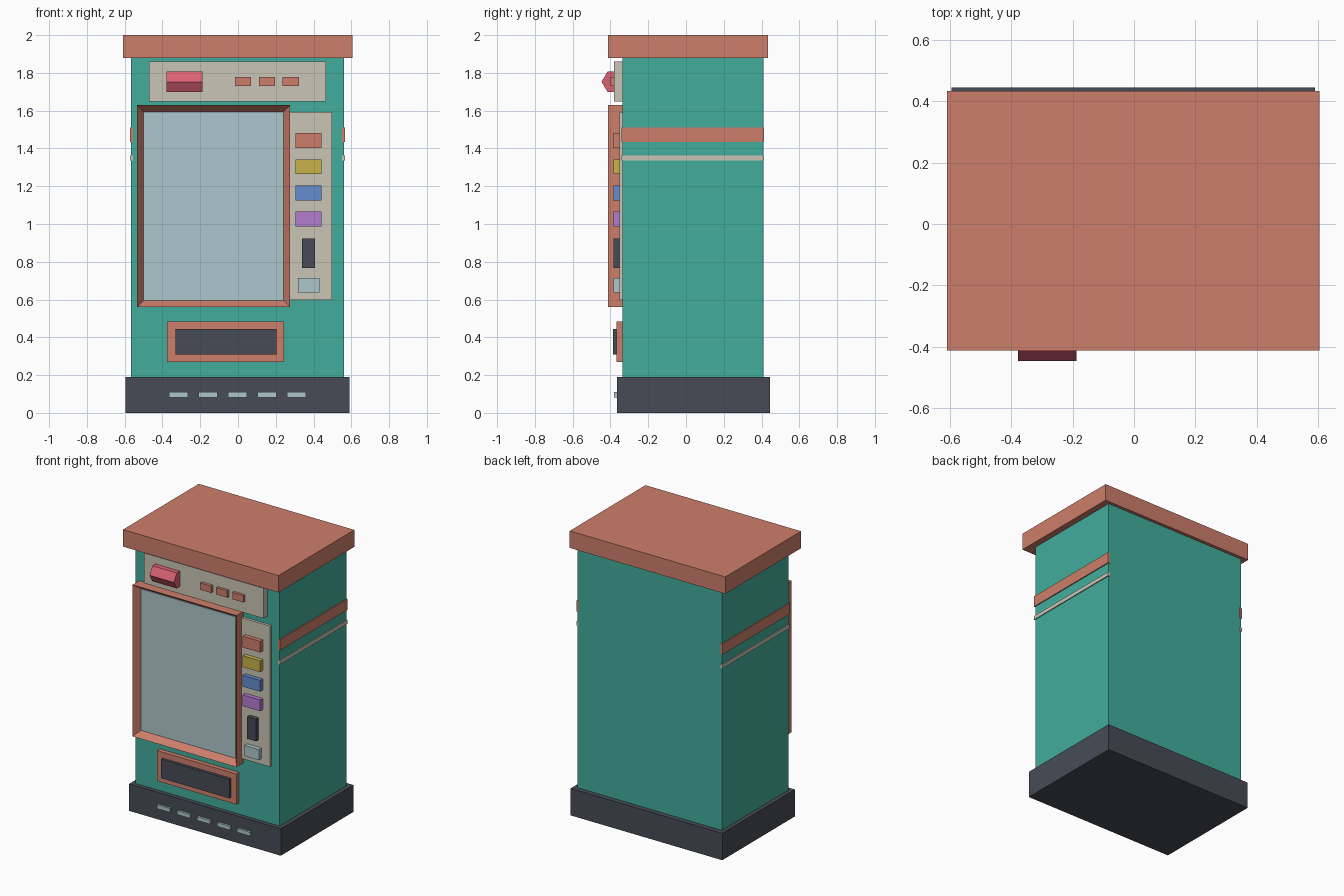
import bpy, bmesh, math
from mathutils import Matrix

cube = bpy.data.objects.get("Cube")
if cube:
    bpy.data.objects.remove(cube, do_unlink=True)


def material(name, rgb):
    """Flat material from an 8-bit sRGB colour, stored as linear."""
    lin = [((c / 255 + 0.055) / 1.055) ** 2.4 for c in rgb]
    m = bpy.data.materials.new(name)
    m.use_nodes = True
    m.diffuse_color = (*lin, 1)
    m.node_tree.nodes["Principled BSDF"].inputs["Base Color"].default_value = (*lin, 1)
    return m


teal = material("teal", (66, 174, 156))
coral = material("coral", (205, 126, 107))
cream = material("cream", (202, 198, 182))
dark = material("charcoal", (71, 75, 85))
glass = material("pale glass", (174, 199, 204))
yellow = material("yellow", (201, 178, 72))
blue = material("blue", (101, 141, 207))
purple = material("purple", (180, 124, 208))
red = material("red", (220, 98, 118))


def add(name, bm, mat):
    me = bpy.data.meshes.new(name)
    bm.to_mesh(me)
    bm.free()
    me.materials.append(mat)
    ob = bpy.data.objects.new(name, me)
    bpy.context.collection.objects.link(ob)
    return ob


def box_mesh(x, y, z):
    bm = bmesh.new()
    bmesh.ops.create_cube(bm, size=1)
    for v in bm.verts:
        for i, (lo, hi) in enumerate((x, y, z)):
            v.co[i] = lo if v.co[i] < 0 else hi
    return bm


def box(name, x, y, z, mat):
    return add(name, box_mesh(x, y, z), mat)


def centred(name, cx, cz, w, h, y, mat):
    return box(name, (cx - w / 2, cx + w / 2), y, (cz - h / 2, cz + h / 2), mat)


FRONT = -0.335

# Cabinet
box("base", (-0.595, 0.59), (-0.365, 0.445), (0, 0.19), dark)
box("cabinet", (-0.567, 0.56), (FRONT, 0.41), (0.19, 1.88), teal)
box("roof", (-0.61, 0.605), (-0.412, 0.433), (1.88, 2), coral)

# Side stripes
for side, x in (("right", (-0.573, -0.557)), ("left", (0.551, 0.567))):
    box(side + "_wide_stripe", x, (-0.341, 0.413), (1.433, 1.51), coral)
    box(side + "_thin_stripe", x, (-0.341, 0.413), (1.335, 1.362), cream)

# Header panel with hexagonal lamp and three small buttons
box("header_panel", (-0.47, 0.465), (-0.38, FRONT), (1.648, 1.86), cream)
bm = bmesh.new()
bmesh.ops.create_cone(bm, cap_ends=True, segments=6, radius1=0.063, radius2=0.063, depth=0.19)
bmesh.ops.rotate(bm, verts=bm.verts, matrix=Matrix.Rotation(math.pi / 2, 3, "Y"))
if max(v.co.y for v in bm.verts) < 0.06:  # keep a point facing forward
    bmesh.ops.rotate(bm, verts=bm.verts, matrix=Matrix.Rotation(math.pi / 6, 3, "X"))
bmesh.ops.translate(bm, verts=bm.verts, vec=(-0.283, -0.384, 1.753))
add("header_lamp", bm, red)
for i in range(3):
    centred(f"header_button_{i + 1}", 0.027 + i * 0.126, 1.754, 0.086, 0.048, (-0.4, -0.37), coral)

# Display window: frame with a sunken pane
bm = box_mesh((-0.535, 0.276), (-0.413, FRONT), (0.56, 1.63))
face = min(bm.faces, key=lambda f: f.calc_center_median().y)
bmesh.ops.inset_region(bm, faces=[face], thickness=0.036, use_even_offset=True)
bmesh.ops.translate(bm, verts=face.verts, vec=(0, 0.05, 0))
add("window_frame", bm, coral)
box("window_glass", (-0.499, 0.24), (-0.37, -0.361), (0.596, 1.594), glass)

# Control panel
box("control_panel", (0.27, 0.498), (-0.353, FRONT), (0.598, 1.592), cream)
OUT = (-0.383, -0.345)
for i, mat in enumerate((coral, yellow, blue, purple)):
    centred(f"choice_button_{i + 1}", 0.373, 1.441 - i * 0.138, 0.137, 0.079, OUT, mat)
centred("coin_slot", 0.374, 0.844, 0.069, 0.156, OUT, dark)
centred("change_tray", 0.374, 0.676, 0.113, 0.075, OUT, glass)

# Pickup hatch
box("hatch_frame", (-0.376, 0.244), (-0.367, FRONT), (0.27, 0.485), coral)
box("hatch_flap", (-0.33, 0.204), (-0.387, -0.36), (0.31, 0.444), dark)

# Base vents
for i in range(5):
    centred(f"base_vent_{i + 1}", -0.316 + i * 0.1565, 0.096, 0.1, 0.027, (-0.38, -0.36), glass)
